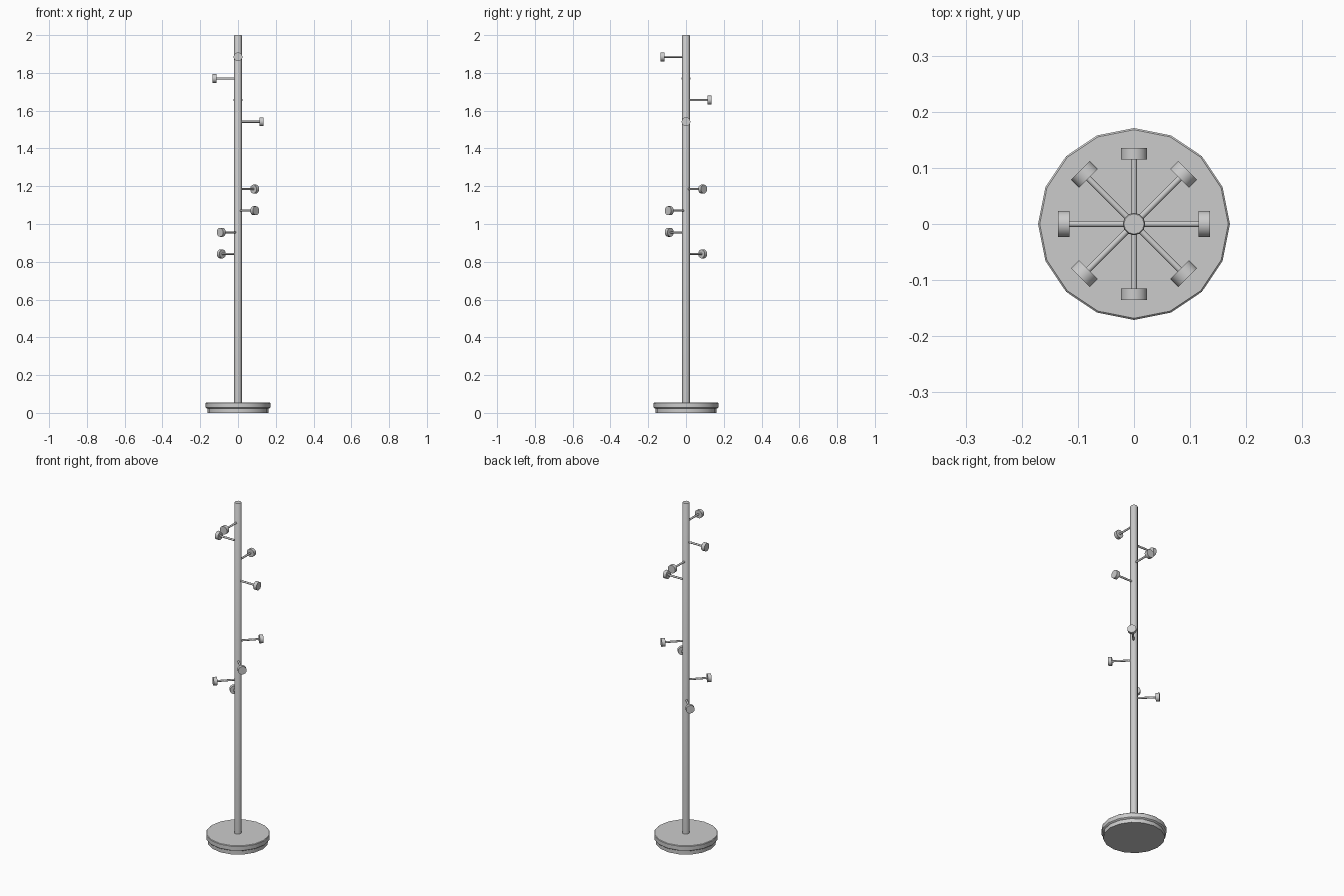
import bpy, bmesh, math
from mathutils import Matrix, Vector

if "Cube" in bpy.data.objects:
    bpy.data.objects.remove(bpy.data.objects["Cube"])


def lathe(name, profile, sides, matrix=Matrix()):
    """Closed turned part: profile is (radius, height) pairs from bottom to top."""
    bm = bmesh.new()
    rings = []
    for r, h in profile:
        rings.append([bm.verts.new((r * math.cos(2 * math.pi * i / sides),
                                    r * math.sin(2 * math.pi * i / sides), h))
                      for i in range(sides)])
    for a, b in zip(rings, rings[1:]):
        for i in range(sides):
            j = (i + 1) % sides
            bm.faces.new((a[i], a[j], b[j], b[i]))
    bm.faces.new(rings[0][::-1])
    bm.faces.new(rings[-1])
    bm.transform(matrix)
    mesh = bpy.data.meshes.new(name)
    bm.to_mesh(mesh)
    bm.free()
    obj = bpy.data.objects.new(name, mesh)
    bpy.context.collection.objects.link(obj)
    bpy.context.view_layer.objects.active = obj
    obj.select_set(True)
    bpy.ops.object.shade_smooth_by_angle(angle=math.radians(35))
    obj.select_set(False)
    return obj


# Stepped round base
lathe("base", [(0.162, 0), (0.162, 0.022), (0.168, 0.025), (0.171, 0.028),
               (0.171, 0.052), (0.168, 0.055)], 16)

# Upright pole
lathe("pole", [(0.02, 0.05), (0.02, 1.997), (0.018, 2.0)], 12)

# Two spirals of pegs: (top height, start angle, turn per peg)
STEP = 0.1145
for label, top, start, turn in (("upper", 1.885, -90, -90), ("lower", 1.185, 45, -90)):
    for i in range(4):
        direction = math.radians(start + turn * i)
        m = (Matrix.Translation((0, 0, top - STEP * i))
             @ Matrix.Rotation(direction, 4, 'Z') @ Matrix.Rotation(math.pi / 2, 4, 'Y'))
        lathe(f"{label}_peg_{i + 1}", [(0.0055, 0.005), (0.0055, 0.118)], 12, m)
        lathe(f"{label}_knob_{i + 1}", [(0.0235, 0.115), (0.0235, 0.135)], 16, m)
